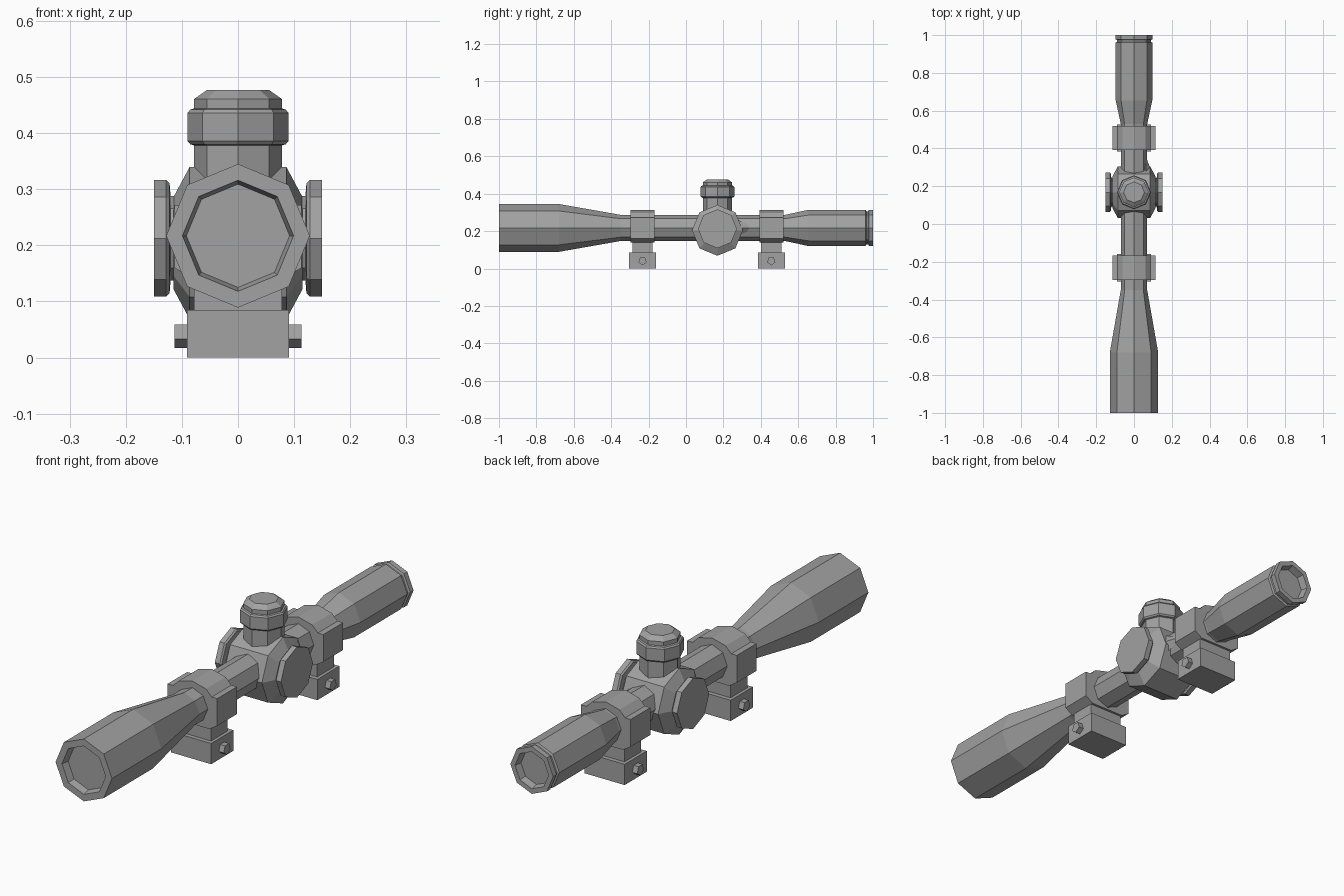
import bpy, bmesh
from math import sin, cos, tau, pi
from mathutils import Vector, Matrix

old = bpy.data.objects.get("Cube")
if old:
    bpy.data.objects.remove(old, do_unlink=True)

grey = bpy.data.materials.new("mid_grey")
grey.use_nodes = True
COLOR = (0.36, 0.36, 0.36, 1)
grey.diffuse_color = COLOR
grey.node_tree.nodes["Principled BSDF"].inputs["Base Color"].default_value = COLOR

AXES = {
    "x": (Vector((0, 1, 0)), Vector((0, 0, 1)), Vector((1, 0, 0))),
    "y": (Vector((1, 0, 0)), Vector((0, 0, 1)), Vector((0, 1, 0))),
    "z": (Vector((1, 0, 0)), Vector((0, 1, 0)), Vector((0, 0, 1))),
}


def finish(name, bm):
    bmesh.ops.recalc_face_normals(bm, faces=bm.faces)
    mesh = bpy.data.meshes.new(name)
    bm.to_mesh(mesh)
    bm.free()
    mesh.materials.append(grey)
    obj = bpy.data.objects.new(name, mesh)
    bpy.context.scene.collection.objects.link(obj)
    return obj


def loft(name, rings):
    """Skin a list of matching point rings and cap both ends."""
    bm = bmesh.new()
    loops = [[bm.verts.new(p) for p in ring] for ring in rings]
    n = len(loops[0])
    for a, b in zip(loops, loops[1:]):
        for i in range(n):
            j = (i + 1) % n
            bm.faces.new((a[i], a[j], b[j], b[i]))
    bm.faces.new(loops[0])
    bm.faces.new(loops[-1])
    return finish(name, bm)


def turned(name, axis, centre, profile, sides=8, start=0.0):
    """Faceted lathe part; profile holds (radius, distance along axis)."""
    u, v, w = AXES[axis]
    c = Vector(centre)
    angles = [start + tau * i / sides for i in range(sides)]
    return loft(name, [[c + u * r * cos(a) + v * r * sin(a) + w * h for a in angles]
                       for r, h in profile])


def extruded(name, half, y0, y1):
    """Mirror a half outline in x and extrude it along y."""
    outline = half + [(-x, z) for x, z in reversed(half) if x > 0]
    return loft(name, [[(x, y, z) for x, z in outline] for y in (y0, y1)])


def box(name, centre, size):
    bm = bmesh.new()
    bmesh.ops.create_cube(bm, size=1, matrix=Matrix.Translation(centre) @ Matrix.Diagonal((*size, 1)))
    return finish(name, bm)


AXIS_Z = 0.217
TURRET_Y = 0.168

# Main tube with recessed lenses at both ends
turned("main_tube", "y", (0, 0, AXIS_Z), [
    (0.092, -0.97), (0.099, -1.0), (0.128, -1.0), (0.128, -0.68), (0.07, -0.35),
    (0.07, 0.53), (0.097, 0.655), (0.097, 0.96), (0.089, 0.964), (0.089, 0.974),
    (0.097, 0.978), (0.097, 1.0), (0.076, 1.0), (0.07, 0.97)])

# Turret housing, a drum across the tube with bevelled ends
turned("turret_housing", "x", (0, TURRET_Y, 0.204), [
    (0.082, -0.115), (0.136, -0.086), (0.136, 0.086), (0.082, 0.115)])

# Side caps on short necks
for side, s in (("left", 1), ("right", -1)):
    turned(side + "_cap", "x", (0, TURRET_Y, 0.2125), [
        (0.075, s * 0.10), (0.075, s * 0.12), (0.098, s * 0.122),
        (0.104, s * 0.128), (0.104, s * 0.15)])

# Top turret with a wide band and bevelled crown
turned("top_turret", "z", (0, TURRET_Y, 0), [
    (0.078, 0.27), (0.078, 0.378), (0.085, 0.38), (0.09, 0.386), (0.09, 0.436),
    (0.085, 0.442), (0.078, 0.444), (0.078, 0.461), (0.055, 0.477)])

# Pointed fillet behind the housing on the left side
fin_base = [(0.03, 0.27, 0.217), (0.065, 0.27, 0.265), (0.095, 0.27, 0.217), (0.065, 0.27, 0.17)]
fin_tip = [Vector((0.06, 0.365, 0.217)) + (Vector(p) - Vector((0.06, 0.27, 0.217))) * 0.02
           for p in fin_base]
loft("housing_fillet", [fin_base, fin_tip])

# Mounting rings with clamp bases and bolts
RING = [(0, 0.314), (0.062, 0.298), (0.088, 0.272), (0.113, 0.272),
        (0.113, 0.16), (0.078, 0.138)]
for label, y in (("front", -0.232), ("rear", 0.456)):
    extruded(label + "_mount_ring", RING, y - 0.064, y + 0.064)
    box(label + "_mount_neck", (0, y, 0.112), (0.156, 0.108, 0.07))
    box(label + "_mount_base", (0, y, 0.0425), (0.182, 0.144, 0.085))
    turned(label + "_mount_bolt", "x", (0, y, 0.04),
           [(0.023, -0.113), (0.023, 0.113)], sides=5, start=-pi / 2)
